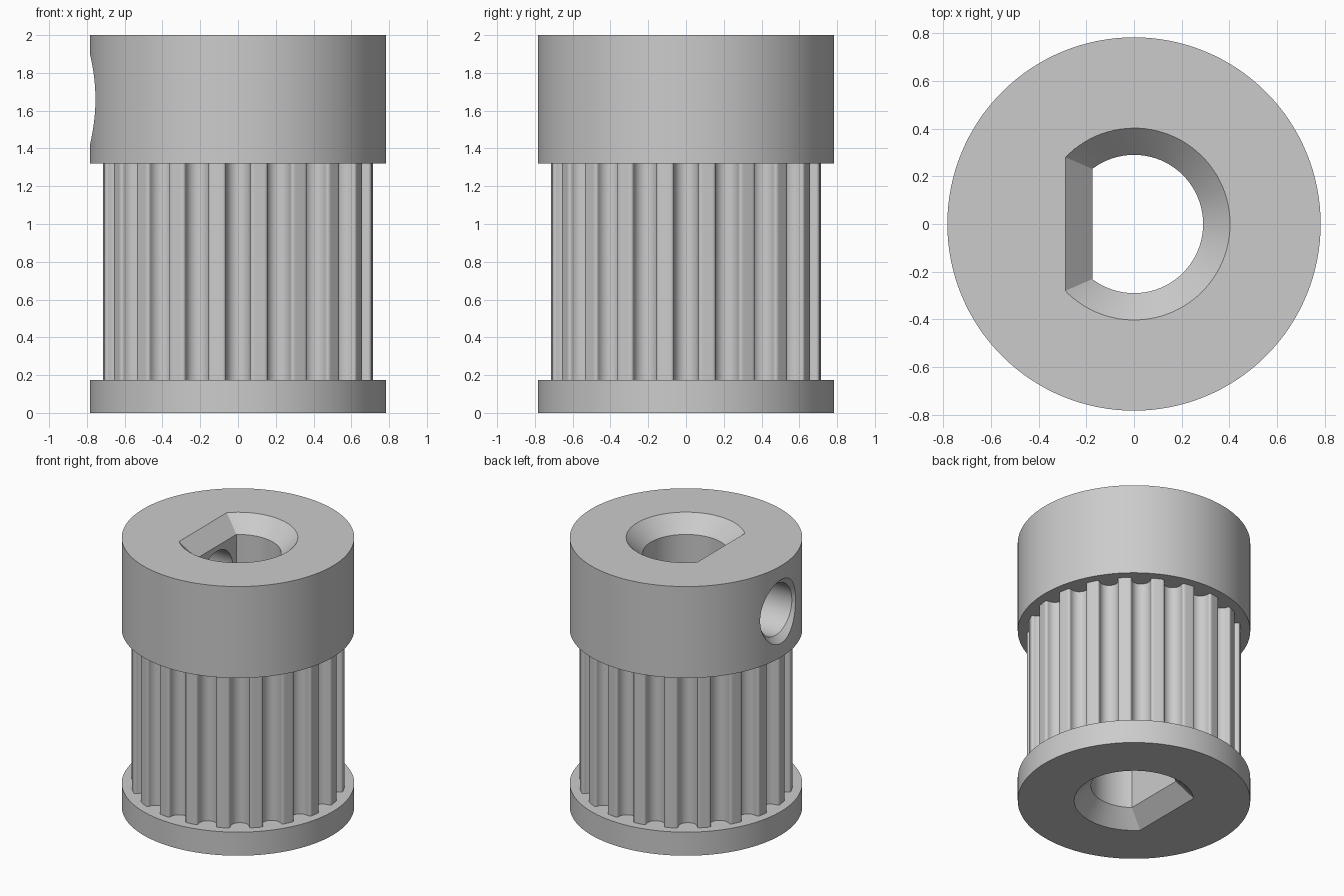
import bpy
import bmesh
from math import sin, cos, pi, acos, radians

if "Cube" in bpy.data.objects:
    bpy.data.objects.remove(bpy.data.objects["Cube"], do_unlink=True)

TEETH = 20
TIP_R = 0.72
RIM_R = 0.783
BORE_R, BORE_FLAT, CHAMFER = 0.29, 0.175, 0.113
HOLE_Z = 1.66

grey = bpy.data.materials.new("metal grey")
grey.use_nodes = True
colour = (0.6, 0.6, 0.6, 1)
grey.diffuse_color = colour
grey.node_tree.nodes["Principled BSDF"].inputs["Base Color"].default_value = colour


def loft(name, rings):
    """Closed solid through rings that share one point count."""
    bm = bmesh.new()
    loops = [[bm.verts.new(p) for p in ring] for ring in rings]
    for a, b in zip(loops, loops[1:]):
        for i in range(len(a)):
            j = (i + 1) % len(a)
            bm.faces.new((a[i], a[j], b[j], b[i]))
    bm.faces.new(loops[0])
    bm.faces.new(loops[-1])
    bmesh.ops.recalc_face_normals(bm, faces=bm.faces)
    mesh = bpy.data.meshes.new(name)
    bm.to_mesh(mesh)
    bm.free()
    mesh.materials.append(grey)
    obj = bpy.data.objects.new(name, mesh)
    bpy.context.collection.objects.link(obj)
    return obj


def circle(r, n=128):
    return [(r * cos(2 * pi * i / n), r * sin(2 * pi * i / n)) for i in range(n)]


def prism(name, outline, z0, z1):
    return loft(name, [[(x, y, z) for x, y in outline] for z in (z0, z1)])


def d_ring(offset, z, n=72):
    """Round bore outline with one flat on the -x side."""
    r = BORE_R + offset
    half = acos(-(BORE_FLAT + offset) / r)
    angles = [half * (2 * i / n - 1) for i in range(n + 1)]
    return [(r * cos(a), r * sin(a), z) for a in angles]


def tooth_outline():
    """Round-bottomed grooves with softened lips, one per pitch."""
    groove_r, lip_r, centre = 0.064, 0.016, 0.695
    lip_t = groove_r + lip_r
    lip_c = TIP_R - lip_r - 0.004
    groove = [(lip_t - lip_r * sin(a), lip_c + lip_r * cos(a))
              for a in (radians(d) for d in range(0, 91, 18))]
    groove += [(groove_r * cos(a), centre - groove_r * sin(a))
               for a in (radians(d) for d in range(0, 91, 15))]
    groove = [(-t, r) for t, r in groove] + [(t, r) for t, r in reversed(groove[:-1])]
    points = []
    for k in range(TEETH):
        a = 2 * pi * k / TEETH
        points += [(r * cos(a) - t * sin(a), r * sin(a) + t * cos(a)) for t, r in groove]
        mid = a + pi / TEETH
        points += [(TIP_R * cos(mid + d), TIP_R * sin(mid + d)) for d in (-0.03, 0, 0.03)]
    return points


# Pulley body
flange = prism("lower_flange", circle(RIM_R), 0, 0.175)
barrel = prism("toothed_barrel", tooth_outline(), 0.175, 1.32)
hub = prism("upper_hub", circle(RIM_R), 1.32, 2)

# D-shaped bore cutter, chamfered at both ends
extra = 0.05
bore = loft("bore_cutter", [
    d_ring(CHAMFER + extra, -extra), d_ring(0, CHAMFER),
    d_ring(0, 2 - CHAMFER), d_ring(CHAMFER + extra, 2 + extra)])

# Set screw hole cutter with a countersunk mouth
screw = loft("screw_hole_cutter", [
    [(x, u, HOLE_Z + v) for u, v in circle(r, 64)]
    for x, r in ((-0.85, 0.303), (-0.737, 0.19), (-0.05, 0.19))])

for part, cutters in ((flange, [bore]), (barrel, [bore]), (hub, [bore, screw])):
    for cutter in cutters:
        mod = part.modifiers.new(cutter.name, "BOOLEAN")
        mod.operation = "DIFFERENCE"
        mod.solver = "EXACT"
        mod.object = cutter

# Bake the cuts, then drop the cutters
bpy.context.view_layer.update()
graph = bpy.context.evaluated_depsgraph_get()
parts = (flange, barrel, hub)
baked = [bpy.data.meshes.new_from_object(p.evaluated_get(graph)) for p in parts]
for part, mesh in zip(parts, baked):
    part.modifiers.clear()
    part.data = mesh
    mesh.materials.clear()
    mesh.materials.append(grey)
    for face in mesh.polygons:
        face.material_index = 0
for cutter in (bore, screw):
    bpy.data.objects.remove(cutter, do_unlink=True)

# Smooth shading with crisp edges
for obj in bpy.context.view_layer.objects:
    obj.select_set(obj in parts)
bpy.context.view_layer.objects.active = hub
bpy.ops.object.shade_smooth_by_angle(angle=radians(30))
